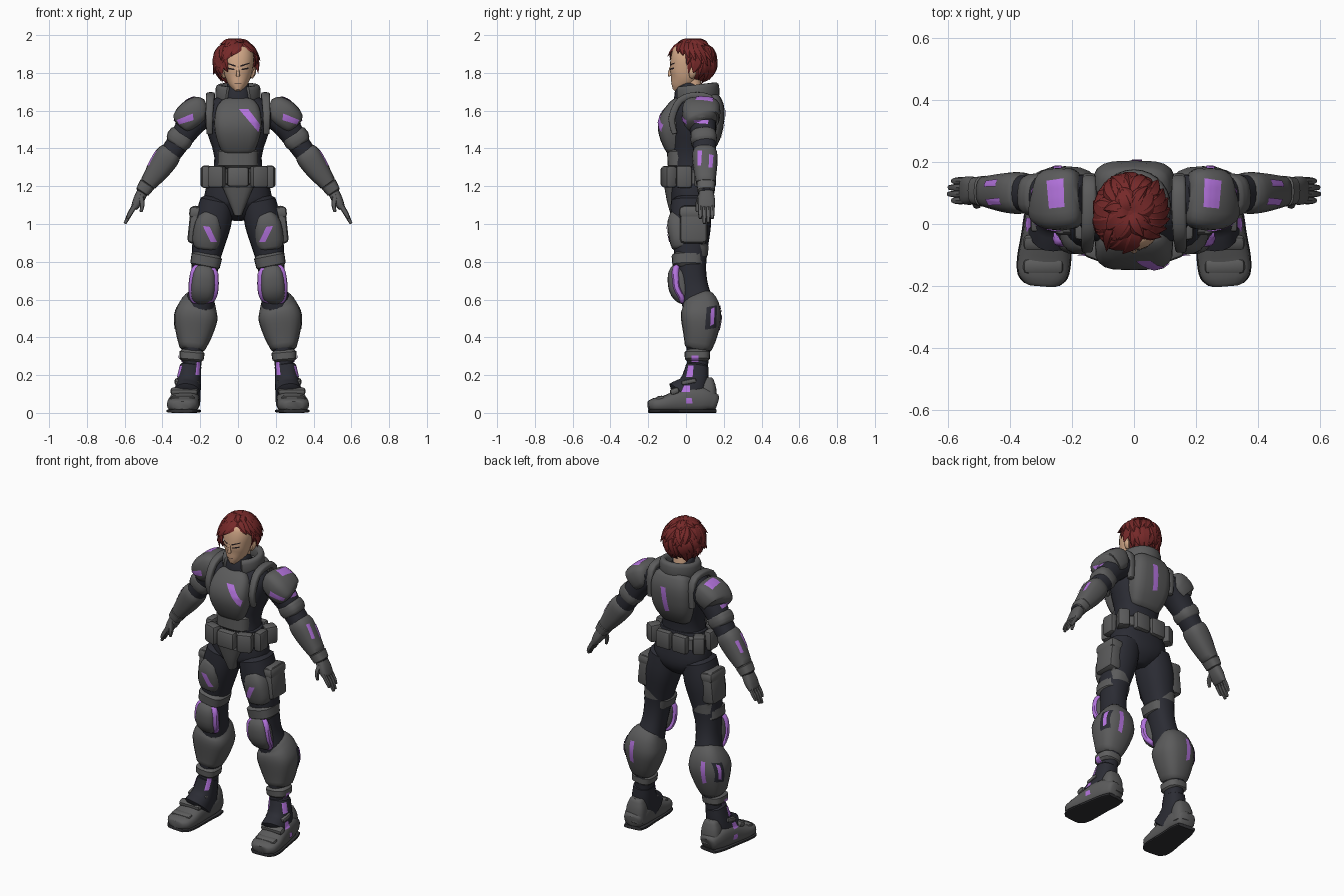
import bpy, bmesh, math, random
from mathutils import Vector, Matrix

random.seed(4)
X, Y, Z = Vector((1, 0, 0)), Vector((0, 1, 0)), Vector((0, 0, 1))

def material(name, *rgb):
    m = bpy.data.materials.new(name)
    m.diffuse_color = (*rgb, 1)
    return m

ARMOR = material("armor_grey", .105, .105, .106)
LIGHT = material("plate_grey", .115, .115, .115)
SUIT = material("suit_charcoal", .024, .025, .034)
SOLE = material("sole_black", .03, .03, .033)
PURPLE = material("purple_paint", .45, .17, .72)
HAIR = material("red_hair", .18, .022, .022)
SKIN = material("skin", .66, .40, .25)
INK = material("ink_black", .015, .01, .012)

def finish(name, bm, mat, mirror, angle=40):
    bmesh.ops.recalc_face_normals(bm, faces=bm.faces)
    me = bpy.data.meshes.new(name)
    bm.to_mesh(me)
    bm.free()
    me.materials.append(mat)
    ob = bpy.data.objects.new(name, me)
    bpy.context.collection.objects.link(ob)
    bpy.ops.object.select_all(action='DESELECT')
    bpy.context.view_layer.objects.active = ob
    ob.select_set(True)
    bpy.ops.object.shade_smooth_by_angle(angle=math.radians(angle))
    if mirror:
        ob.modifiers.new("mirror", 'MIRROR')

def spline(keys, steps):
    """Smooth interpolation through rows of numbers."""
    rows = []
    for i, (b, c) in enumerate(zip(keys, keys[1:])):
        a, d = keys[max(i - 1, 0)], keys[min(i + 2, len(keys) - 1)]
        for t in (s / steps for s in range(steps)):
            rows.append([q + .5 * t * (r - p + t * (2*p - 5*q + 4*r - w + t * (3*(q - r) + w - p)))
                         for p, q, r, w in zip(a, b, c, d)])
    return rows + [list(keys[-1])]

def add_loft(bm, keys, n=20, e=2.4, up=Y, steps=3, soft=True):
    """Rows are x, y, z, half width, half depth (depth lies along up)."""
    rows = spline(keys, steps)
    pts = [Vector(r[:3]) for r in rows]
    tans = [(pts[min(i + 1, len(pts) - 1)] - pts[max(i - 1, 0)]).normalized() for i in range(len(pts))]
    rings = [(p, t, max(r[3], .001), max(r[4], .001)) for p, t, r in zip(pts, tans, rows)]
    if soft:
        (p, t, w, d), (p2, t2, w2, d2) = rings[0], rings[-1]
        rings.insert(0, (p - t * .2 * min(w, d), t, w * .78, d * .78))
        rings.append((p2 + t2 * .2 * min(w2, d2), t2, w2 * .78, d2 * .78))
    loops = []
    for p, t, w, d in rings:
        b = t.cross(up).normalized()
        a = b.cross(t).normalized()
        circle = [(math.cos(math.tau * k / n), math.sin(math.tau * k / n)) for k in range(n)]
        circle = [[math.copysign(abs(v) ** (2 / e), v) for v in cs] for cs in circle]
        loops.append([bm.verts.new(p + b * w * c + a * d * s) for c, s in circle])
    for l0, l1 in zip(loops, loops[1:]):
        for k in range(n):
            bm.faces.new((l0[k], l0[(k + 1) % n], l1[(k + 1) % n], l1[k]))
    bm.faces.new(loops[0])
    bm.faces.new(loops[-1])

def loft(name, mat, keys, mirror=True, **kw):
    bm = bmesh.new()
    add_loft(bm, keys, **kw)
    finish(name, bm, mat, mirror)

def box(name, mat, loc, size, bevel=.015, axis='X', turn=0, mirror=True):
    bm = bmesh.new()
    bmesh.ops.create_cube(bm, size=1)
    bmesh.ops.scale(bm, vec=size, verts=bm.verts)
    bmesh.ops.bevel(bm, geom=list(bm.edges), offset=bevel, segments=2, affect='EDGES', profile=.5)
    bm.transform(Matrix.Translation(loc) @ Matrix.Rotation(math.radians(turn), 4, axis))
    finish(name, bm, mat, mirror)

PROJECT = {'front': (lambda u, v: (u, -1, v), Y), 'back': (lambda u, v: (u, 1, v), -Y),
           'side': (lambda u, v: (1, u, v), -X), 'top': (lambda u, v: (u, v, 3), -Z)}

def decal(name, mat, side, corners, mirror=True, n=8, lift=.004):
    """Thin painted patch draped over whatever lies below its four corners."""
    bpy.context.view_layer.update()
    dg = bpy.context.evaluated_depsgraph_get()
    place, d = PROJECT[side]
    a, b, c, e = (Vector(q) for q in corners)
    bm, grid = bmesh.new(), {}
    for i, j in ((i, j) for i in range(n + 1) for j in range(n + 1)):
        q = a.lerp(b, i / n).lerp(e.lerp(c, i / n), j / n)
        hit, loc, *_ = bpy.context.scene.ray_cast(dg, Vector(place(*q)), d)
        if hit:
            grid[i, j] = bm.verts.new(loc - d * lift)
    for i, j in ((i, j) for i in range(n) for j in range(n)):
        vs = [grid.get(k) for k in ((i, j), (i + 1, j), (i + 1, j + 1), (i, j + 1))]
        if all(vs) and max(v.co.dot(d) for v in vs) - min(v.co.dot(d) for v in vs) < .03:
            bm.faces.new(vs)
    finish(name, bm, mat, mirror)

# Torso and hips
loft("torso_suit", SUIT, [(0, .02, 1.2, .15, .1), (0, .02, 1.35, .125, .1), (0, .03, 1.5, .168, .115), (0, .04, 1.6, .18, .11),
                          (0, .04, 1.66, .13, .08), (0, .04, 1.7, .06, .06)], False)
loft("hips", SUIT, [(0, .02, 1.04, .06, .07), (0, .03, 1.09, .15, .105), (0, .03, 1.15, .178, .112), (0, .02, 1.3, .14, .1)], False)
loft("chest_plate", ARMOR, [(0, -.03, 1.40, .09, .075), (0, -.048, 1.46, .115, .088), (0, -.055, 1.53, .127, .094),
                            (0, -.03, 1.60, .115, .075), (0, -.01, 1.63, .09, .06)], False, e=3.8)
loft("back_plate", ARMOR, [(0, .07, 1.39, .1, .065), (0, .1, 1.48, .13, .088), (0, .11, 1.6, .132, .095), (0, .1, 1.66, .11, .08)], False, e=3.6)
loft("abdomen_plate", LIGHT, [(0, -.02, 1.31, .108, .078), (0, -.02, 1.385, .11, .08)], False, e=3)
loft("groin_plate", ARMOR, [(0, -.05, 1.05, .022, .03), (0, -.06, 1.12, .05, .04), (0, -.07, 1.2, .085, .045)], False, e=3)
loft("shoulder_strap", ARMOR, [(.15, -.06, 1.48, .014, .016), (.152, -.075, 1.56, .018, .019), (.148, -.03, 1.655, .018, .022),
     (.145, .06, 1.68, .018, .024), (.145, .14, 1.65, .018, .022), (.145, .145, 1.5, .016, .016)], up=X, e=3.5, n=16)
# Collar, open at the front
arc = [math.radians(-60 + 300 * i / 12) for i in range(13)]
loft("collar", ARMOR, [(.098 * math.cos(a), .055 + .1 * math.sin(a), 1.69 + .012 * math.sin(a), .022, .048) for a in arc],
     False, up=Z, e=3, n=14, steps=2)
loft("neck_guard", SUIT, [(0, .02, 1.62, .09, .085), (0, .015, 1.69, .07, .075), (0, .032, 1.735, .058, .06)], False)

# Belt and pouches
loft("belt", ARMOR, [(0, .02, 1.215, .165, .118), (0, .02, 1.275, .16, .116)], False, e=2.8)
box("buckle_pouch", LIGHT, (0, -.11, 1.25), (.115, .05, .105), mirror=False)
box("front_pouch", ARMOR, (.112, -.09, 1.25), (.09, .06, .115), axis='Z', turn=20)
box("side_pouch", ARMOR, (.168, -.01, 1.25), (.05, .085, .12))
box("hip_pouch", ARMOR, (.155, .09, 1.25), (.07, .08, .11), axis='Z', turn=-30)
box("back_pouch", ARMOR, (.056, .135, 1.245), (.1, .045, .11))

# Legs
loft("leg_suit", SUIT, [(.11, .025, 1.12, .09, .105), (.135, .025, 1.0, .098, .108), (.165, .025, .85, .08, .088),
     (.178, .03, .75, .07, .077), (.19, .045, .65, .068, .077), (.215, .08, .5, .085, .09), (.235, .07, .38, .06, .07),
     (.245, .06, .25, .05, .056), (.262, .055, .1, .06, .065)])
loft("thigh_plate", ARMOR, [(.14, -.015, 1.05, .05, .07), (.155, -.015, 1.0, .073, .085), (.165, -.005, .92, .078, .083), (.17, 0, .88, .065, .075)], e=3)
loft("thigh_band", ARMOR, [(.165, .012, .83, .082, .088), (.175, .012, .78, .079, .084)], e=3)
box("thigh_pack", ARMOR, (.215, .04, .995), (.09, .145, .2), .022, 'Y', -6)
box("thigh_pack_flap", LIGHT, (.21, .04, 1.06), (.096, .152, .06), .018, 'Y', -6)
knee = [(.175, -.03, .765, .04, .035), (.18, -.043, .735, .061, .052), (.185, -.037, .66, .067, .055),
        (.19, -.012, .615, .058, .047), (.19, -.002, .595, .04, .035)]
loft("knee_pad", ARMOR, knee, e=2.8)
loft("knee_rim", PURPLE, [(x - .002, y - .012, .67 + (z - .67) * 1.12, w + .013, d * .42) for x, y, z, w, d in knee], e=3)
loft("shin_guard", ARMOR, [(.203, .06, .605, .075, .08), (.213, .075, .565, .1, .1), (.224, .08, .5, .115, .107),
                           (.234, .075, .41, .095, .09), (.242, .065, .345, .07, .072)], e=2.7)
loft("ankle_band", LIGHT, [(.243, .06, .32, .067, .068), (.246, .06, .285, .064, .066)], e=3)

# Boots
boot = [(.262, .155, .055, .055, .045), (.268, .1, .07, .07, .065), (.277, .03, .07, .074, .07), (.284, -.05, .058, .08, .058),
        (.291, -.12, .046, .085, .043), (.295, -.17, .042, .078, .036), (.297, -.195, .04, .055, .026)]
loft("boot", ARMOR, boot, up=Z, e=2.8)
loft("boot_sole", SOLE, [(x, y, .01, w + .003, .01) for x, y, z, w, d in boot], up=Z, e=4)
loft("boot_shaft", SUIT, [(.272, -.01, .085, .074, .105), (.262, .04, .15, .066, .078), (.25, .06, .25, .056, .06)])
loft("heel_guard", ARMOR, [(.263, .115, .05, .062, .05), (.26, .115, .13, .058, .045), (.258, .115, .18, .04, .03)], e=3)
box("instep_strap", LIGHT, (.285, -.06, .115), (.145, .05, .035), turn=20)
box("ankle_strap", LIGHT, (.27, .015, .165), (.13, .08, .025), .01, turn=12)
box("toe_ridge", LIGHT, (.293, -.135, .07), (.13, .05, .04), turn=8)

# Arms
loft("arm_suit", SUIT, [(.16, .085, 1.6, .07, .075), (.24, .085, 1.54, .073, .075), (.3, .095, 1.455, .062, .064),
                        (.36, .1, 1.37, .056, .06), (.44, .105, 1.265, .045, .05), (.51, .108, 1.17, .034, .04)])
loft("shoulder_pad", ARMOR, [(.18, .085, 1.62, .05, .085), (.205, .083, 1.61, .07, .098), (.248, .08, 1.58, .077, .101),
                             (.28, .082, 1.55, .071, .092), (.29, .085, 1.54, .062, .08)], e=3.1)
loft("upper_arm_guard", ARMOR, [(.294, .092, 1.477, .066, .066), (.31, .094, 1.45, .071, .07), (.325, .096, 1.428, .064, .066)], e=2.8)
loft("forearm_guard", ARMOR, [(.355, .1, 1.385, .058, .06), (.375, .1, 1.355, .068, .068), (.42, .102, 1.29, .062, .062),
                              (.475, .105, 1.215, .045, .05)], e=2.6)
loft("glove_cuff", LIGHT, [(.48, .106, 1.21, .044, .05), (.505, .107, 1.172, .038, .045)], e=3)
loft("palm", ARMOR, [(.505, .108, 1.17, .03, .038), (.528, .108, 1.125, .028, .046), (.55, .108, 1.085, .018, .044)], e=2.8)
for i, tip in enumerate((1.03, 1.003, 1.008, 1.03)):
    y = .076 + i * .021
    loft(f"finger_{i + 1}", ARMOR, [(.545, y, 1.1, .014, .012), (.572, y, 1.055, .013, .012),
                                    (.572 + (1.055 - tip) * .5, y, tip, .008, .008)], n=8)
loft("thumb", ARMOR, [(.515, .078, 1.15, .014, .014), (.507, .062, 1.105, .013, .013), (.513, .06, 1.065, .008, .008)], n=8)

# Purple paint and dark or grey panels
for name, mat, side, *corners in (
        ("thigh_back_panel", ARMOR, 'back', (.12, .83), (.23, .83), (.235, .9), (.17, .88)),
        ("thigh_stripe", PURPLE, 'front', (.112, .905), (.145, .905), (.186, .99), (.15, .985)),
        ("shoulder_edge_front", PURPLE, 'front', (.235, 1.55), (.312, 1.527), (.325, 1.55), (.24, 1.585)),
        ("shoulder_top_patch", PURPLE, 'top', (.225, .055), (.275, .05), (.283, .14), (.228, .148)),
        ("shoulder_edge_side", PURPLE, 'side', (.045, 1.535), (.115, 1.53), (.12, 1.55), (.04, 1.55)),
        ("forearm_patch_front", PURPLE, 'side', (.06, 1.31), (.08, 1.31), (.085, 1.39), (.062, 1.39)),
        ("forearm_patch_rear", PURPLE, 'side', (.12, 1.3), (.14, 1.3), (.145, 1.365), (.122, 1.37)),
        ("calf_panel", SUIT, 'side', (.1, .44), (.16, .45), (.165, .57), (.11, .56)),
        ("calf_stripe", PURPLE, 'side', (.128, .46), (.148, .47), (.152, .56), (.132, .55)),
        ("calf_back_stripe", PURPLE, 'back', (.24, .43), (.266, .44), (.26, .57), (.232, .57)),
        ("ankle_patch", PURPLE, 'side', (.03, .27), (.065, .27), (.065, .305), (.03, .305)),
        ("shaft_patch_side", PURPLE, 'side', (.0, .19), (.035, .19), (.04, .25), (.012, .25)),
        ("boot_patch_side", PURPLE, 'side', (.0, .05), (.035, .05), (.03, .08), (.0, .08)),
        ("boot_strap_patch", PURPLE, 'side', (-.025, .11), (.02, .11), (.02, .145), (-.01, .145)),
        ("shaft_patch_front", PURPLE, 'front', (.205, .2), (.225, .2), (.218, .27), (.2, .27))):
    decal(name, mat, side, corners)
decal("chest_stripe", PURPLE, 'front', [(.005, 1.608), (.055, 1.608), (.118, 1.525), (.108, 1.486)], False, 12)
decal("back_stripe", PURPLE, 'back', [(-.002, 1.61), (.032, 1.61), (.016, 1.45), (-.016, 1.46)], False)

# Head
loft("head", SKIN, [(0, -.058, 1.708, .016, .016), (0, -.044, 1.728, .038, .041), (0, -.018, 1.77, .064, .071), (0, -.002, 1.82, .078, .085),
                    (0, .01, 1.88, .085, .09), (0, .02, 1.93, .07, .08), (0, .02, 1.955, .03, .03)], False, n=24, e=2.2)
loft("neck", SKIN, [(0, .035, 1.7, .05, .052), (0, .025, 1.77, .05, .052)], False)
loft("ear", SKIN, [(.072, .03, 1.775, .008, .012), (.083, .035, 1.8, .012, .02), (.086, .04, 1.828, .008, .012)], n=10)
decal("eye", INK, 'front', [(.018, 1.814), (.055, 1.82), (.057, 1.829), (.018, 1.821)], lift=.002)
decal("eyebrow", INK, 'front', [(.014, 1.832), (.06, 1.848), (.06, 1.854), (.014, 1.841)], lift=.002)
decal("mouth", INK, 'front', [(-.019, 1.744), (.019, 1.744), (.019, 1.747), (-.019, 1.747)], False, lift=.002)
loft("nose", SKIN, [(0, -.083, 1.83, .005, .004), (0, -.087, 1.8, .008, .009), (0, -.084, 1.785, .011, .011)], False, n=10)

# Hair: a skull cap with the face cut away, then tapering locks swept from the parting
C, R = Vector((-.012, .037, 1.86)), Vector((.106, .115, .113))
bm = bmesh.new()
bmesh.ops.create_uvsphere(bm, u_segments=24, v_segments=16, radius=1)
bm.transform(Matrix.Translation(C) @ Matrix.Diagonal((*R, 1)))
mids = [(f, f.calc_center_median()) for f in bm.faces]
bmesh.ops.delete(bm, geom=[f for f, m in mids if m.z < (1.885 if m.y < .02 else 1.755)], context='FACES')
finish("hair_cap", bm, HAIR, False)

def lock(bm, phi, th0, th1, sweep, width, flare):
    keys, widths = [], (.55, 1, .85, .04)
    for i in range(4):
        th, ph = math.radians(th0 + (th1 - th0) * i / 3), math.radians(phi + sweep * i / 3)
        d = Vector((math.sin(th) * math.cos(ph), math.sin(th) * math.sin(ph), math.cos(th)))
        r = (.97, 1.03, 1.05 + flare * .25, 1.05 + flare)[i]
        keys.append((*(C + d * R * r), width * widths[i], .012 * widths[i]))
    add_loft(bm, keys, n=6, up=(Vector(keys[1][:3]) - C).normalized(), e=2, soft=False)

bm = bmesh.new()
for th0, th1, count in ((4, 46, 14), (35, 95, 22), (65, 132, 24), (85, 150, 16)):
    for phi in (-180 + 360 * i / count + random.uniform(-6, 6) for i in range(count)):
        if th0 > 20 and -135 < phi < (20 if th0 > 80 else -10):
            continue
        side = abs(math.cos(math.radians(phi)))
        flare = .16 if th0 < 20 else .1 + .2 * side
        lock(bm, phi, th0, (th1 if phi > 25 else min(th1, 112)) + random.uniform(-8, 10), random.choice((-20, 14, 24)),
             random.uniform(.022, .034), random.uniform(0, flare))
# Long fringe on one side of the face, short locks brushed back on the other
for phi, end, sweep in ((-66, 78, -35), (-82, 92, -42), (-95, 106, -42), (-108, 120, -40), (-122, 134, -34), (-134, 144, -24), (-150, 118, -22)):
    lock(bm, phi, 22, end, sweep, .031, .16)
for phi in (-62, -48, -34, -20, -6, 8):
    lock(bm, phi, 18, 72 + (phi + 62) * .4, 26, .028, .18)
finish("hair_locks", bm, HAIR, False, 30)
